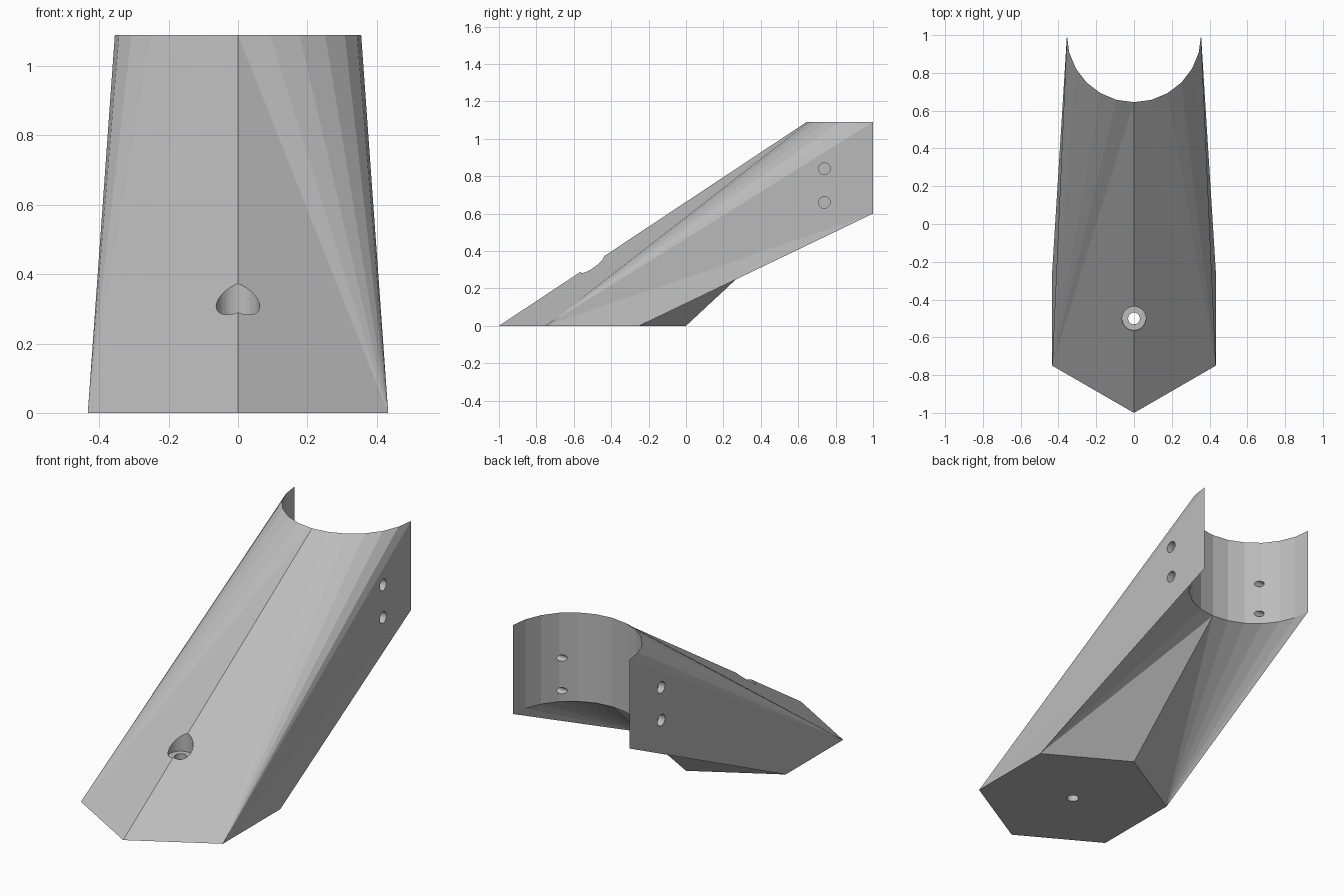
import bpy, bmesh, math
from mathutils import Matrix

cube = bpy.data.objects.get("Cube")
if cube:
    bpy.data.objects.remove(cube, do_unlink=True)

# Single plain grey
grey = bpy.data.materials.new("plain grey")
grey.use_nodes = True
colour = (0.5, 0.5, 0.5, 1)
grey.diffuse_color = colour
grey.node_tree.nodes["Principled BSDF"].inputs["Base Color"].default_value = colour

RADIUS, LOW, HIGH, STEPS = 0.355, 0.6, 1.09, 12


def add_object(name, bm):
    bmesh.ops.recalc_face_normals(bm, faces=bm.faces)
    mesh = bpy.data.meshes.new(name)
    bm.to_mesh(mesh)
    bm.free()
    mesh.materials.append(grey)
    obj = bpy.data.objects.new(name, mesh)
    bpy.context.collection.objects.link(obj)
    return obj


# Bracket body: hexagonal foot lofted to a half-round saddle
bm = bmesh.new()
foot = [bm.verts.new((0.5 * math.cos(math.radians(a)),
                      -0.5 + 0.5 * math.sin(math.radians(a)), 0))
        for a in range(30, 390, 60)]
left_back, back, right_back, right_front, front, left_front = foot


def saddle_arc(z):
    angles = [math.pi * i / STEPS for i in range(STEPS + 1)]
    return [bm.verts.new((RADIUS * math.cos(a), 1 - RADIUS * math.sin(a), z)) for a in angles]


upper, lower = saddle_arc(HIGH), saddle_arc(LOW)
half = STEPS // 2
bm.faces.new(foot)
for i in range(STEPS):
    on_left = i < half
    bm.faces.new((upper[i], upper[i + 1], lower[i + 1], lower[i]))
    bm.faces.new((upper[i], upper[i + 1], left_front if on_left else right_front))
    bm.faces.new((lower[i], lower[i + 1], left_back if on_left else right_back))
for f, b, end in ((left_front, left_back, 0), (right_front, right_back, STEPS)):
    bm.faces.new((f, front, upper[half]))
    bm.faces.new((b, back, lower[half]))
    bm.faces.new((f, b, lower[end]))
    bm.faces.new((f, lower[end], upper[end]))
body = add_object("bracket_body", bm)


# Screw holes: narrow bore plus wider recess for the head
def cut_cylinder(radius, length, centre, axis):
    cutter_bm = bmesh.new()
    turn = Matrix.Rotation(math.pi / 2, 4, "Y") if axis == "x" else Matrix.Identity(4)
    bmesh.ops.create_cone(cutter_bm, cap_ends=True, segments=32, radius1=radius,
                          radius2=radius, depth=length,
                          matrix=Matrix.Translation(centre) @ turn)
    cutter = add_object("hole_cutter", cutter_bm)
    cutter.hide_render = True
    mod = body.modifiers.new("hole", "BOOLEAN")
    mod.operation, mod.solver, mod.object = "DIFFERENCE", "EXACT", cutter
    return cutter


cutters = [cut_cylinder(0.031, 1, (0, -0.5, 0.1), "z"),
           cut_cylinder(0.063, 0.5, (0, -0.5, 0.52), "z")]
for z in (0.66, 0.84):
    cutters.append(cut_cylinder(0.017, 1.4, (0, 0.74, z), "x"))
    for side in (-1, 1):
        cutters.append(cut_cylinder(0.031, 0.3, (side * 0.48, 0.74, z), "x"))

# Bake the holes and drop the cutters
bpy.context.view_layer.update()
result = bpy.data.meshes.new_from_object(
    body.evaluated_get(bpy.context.evaluated_depsgraph_get()))
body.modifiers.clear()
body.data = result
for cutter in cutters:
    bpy.data.objects.remove(cutter, do_unlink=True)
